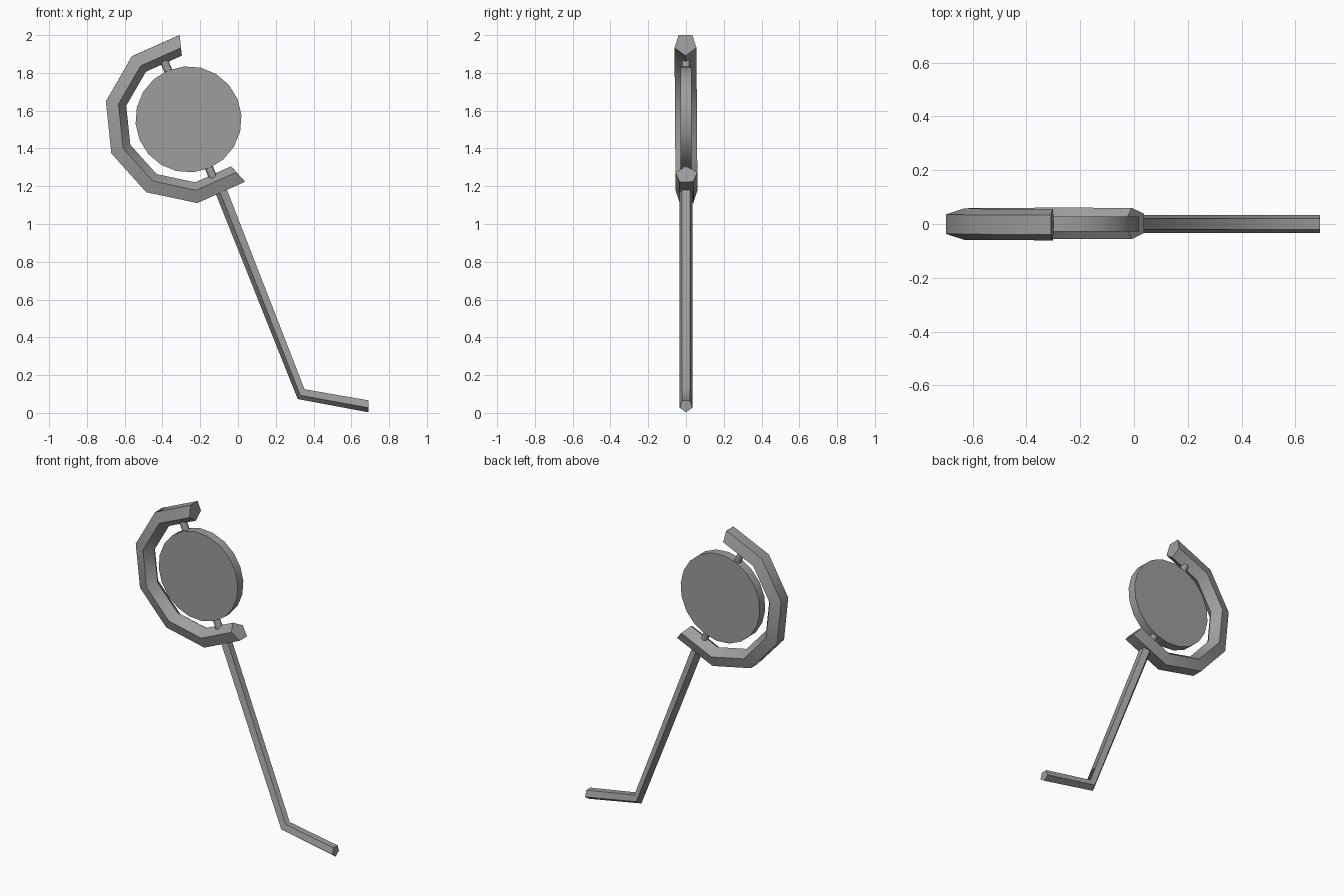
import bpy, bmesh, math
from mathutils import Vector, Matrix

if "Cube" in bpy.data.objects:
    bpy.data.objects.remove(bpy.data.objects["Cube"])

CX, CZ = -0.262, 1.556          # centre of the disc and ring
AXIS = math.radians(112.8)      # direction of the pivot axis in the xz plane

# dark grey metal
metal = bpy.data.materials.new("dark_metal")
metal.diffuse_color = (0.34, 0.34, 0.34, 1)
metal.use_nodes = True
metal.node_tree.nodes["Principled BSDF"].inputs["Base Color"].default_value = metal.diffuse_color


def finish(bm, name):
    bmesh.ops.recalc_face_normals(bm, faces=bm.faces)
    me = bpy.data.meshes.new(name)
    bm.to_mesh(me)
    bm.free()
    me.materials.append(metal)
    ob = bpy.data.objects.new(name, me)
    bpy.context.collection.objects.link(ob)
    # smooth along the sweep, sharp across the section's corners
    bpy.ops.object.select_all(action='DESELECT')
    ob.select_set(True)
    bpy.context.view_layer.objects.active = ob
    bpy.ops.object.shade_smooth_by_angle(angle=math.radians(65))
    return ob


def sweep(name, stations, r):
    """Pentagon swept through (x, z, angle); the pentagon's point faces angle."""
    bm = bmesh.new()
    rings = []
    for x, z, deg in stations:
        a = math.radians(deg)
        d = Vector((math.cos(a), 0, math.sin(a)))
        c = Vector((x, 0, z))
        rings.append([bm.verts.new(c + d * r * math.cos(t) + Vector((0, r * math.sin(t), 0)))
                      for t in (math.tau * k / 5 for k in range(5))])
    for p, q in zip(rings, rings[1:]):
        for k in range(5):
            n = (k + 1) % 5
            bm.faces.new((p[k], p[n], q[n], q[k]))
    bm.faces.new(rings[0])
    bm.faces.new(rings[-1])
    return finish(bm, name)


def cylinder(name, sides, r, depth, matrix):
    bm = bmesh.new()
    bmesh.ops.create_cone(bm, cap_ends=True, segments=sides, radius1=r, radius2=r,
                          depth=depth, matrix=matrix)
    return finish(bm, name)


# open ring: six segments of a decagon, ridge facing the disc
stations = []
for k in range(7):
    deg = 96 + 36 * k
    a = math.radians(deg)
    stations.append((CX + 0.398 * math.cos(a), CZ + 0.398 * math.sin(a), deg + 180))
ring = sweep("ring_bracket", stations, 0.061)
# very slight lean of the ring
pivot = Matrix.Translation((0, 0, CZ))
ring.data.transform(pivot @ Matrix.Rotation(math.radians(0.4), 4, 'X') @ pivot.inverted())

# bent stem with foot
sweep("stem", [(-0.098, 1.205, 201.4), (0.336, 0.102, 235), (0.692, 0.038, 270)], 0.035)

# flat disc
cylinder("disc", 20, 0.281, 0.056,
         Matrix.Translation((CX, 0, CZ - 0.002)) @ Matrix.Rotation(math.radians(-4.8), 4, 'Y')
         @ Matrix.Rotation(math.pi / 2, 4, 'X'))

# two pivot pins between disc and ring
for name, s in (("upper_pin", 1), ("lower_pin", -1)):
    d = Vector((math.cos(AXIS), 0, math.sin(AXIS))) * s
    cylinder(name, 8, 0.022, 0.12,
             Matrix.Translation(Vector((CX, 0, CZ)) + d * 0.315)
             @ d.to_track_quat('Z', 'Y').to_matrix().to_4x4())
